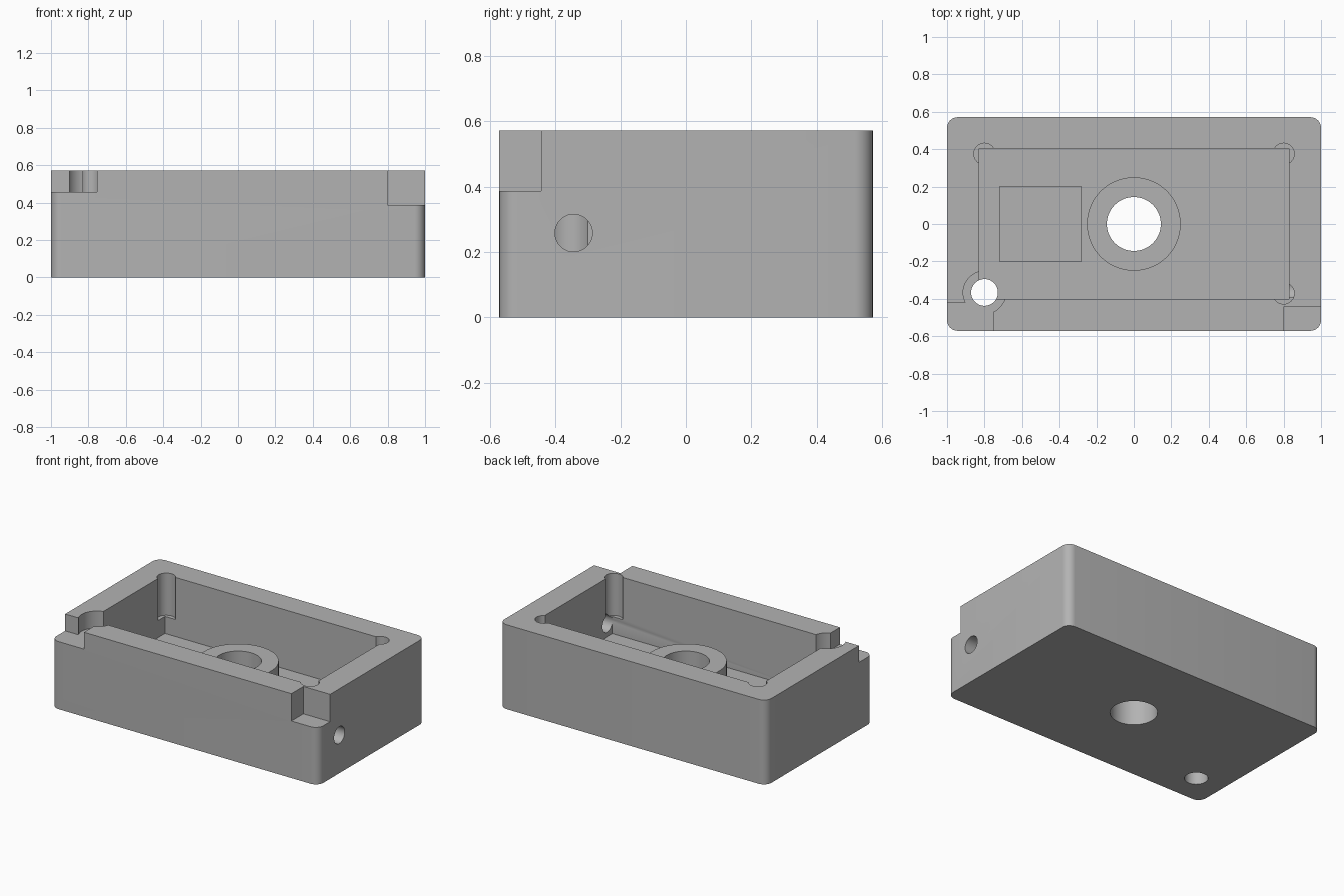
import bpy
import bmesh
import math

cube = bpy.data.objects.get("Cube")
if cube:
    bpy.data.objects.remove(cube, do_unlink=True)

HX, HY, TOP = 1.0, 0.571, 0.571     # half length, half depth, height
FLOOR, OVER = 0.171, 0.7            # cavity floor, cutter overshoot

grey = bpy.data.materials.new("housing_grey")
grey.use_nodes = True
colour = (0.45, 0.45, 0.45, 1)
grey.diffuse_color = colour
grey.node_tree.nodes["Principled BSDF"].inputs["Base Color"].default_value = colour


def finish(name, bm):
    mesh = bpy.data.meshes.new(name)
    bm.to_mesh(mesh)
    bm.free()
    obj = bpy.data.objects.new(name, mesh)
    bpy.context.collection.objects.link(obj)
    mesh.materials.append(grey)
    return obj


def box(name, x0, x1, y0, y1, z0, z1, radius=0):
    """Axis-aligned block, optionally with rounded vertical edges."""
    bm = bmesh.new()
    bmesh.ops.create_cube(bm, size=1)
    for v in bm.verts:
        v.co = ((x0 + x1) / 2 + v.co.x * (x1 - x0),
                (y0 + y1) / 2 + v.co.y * (y1 - y0),
                (z0 + z1) / 2 + v.co.z * (z1 - z0))
    if radius:
        upright = [e for e in bm.edges
                   if abs(e.verts[0].co.z - e.verts[1].co.z) > 0.1]
        bmesh.ops.bevel(bm, geom=upright, offset=radius, segments=8,
                        profile=0.5, affect='EDGES')
    return finish(name, bm)


def cylinder(name, x, y, z0, z1, radius, sides=48):
    bm = bmesh.new()
    bmesh.ops.create_cone(bm, cap_ends=True, segments=sides,
                          radius1=radius, radius2=radius, depth=z1 - z0)
    bmesh.ops.translate(bm, verts=bm.verts, vec=(x, y, (z0 + z1) / 2))
    return finish(name, bm)


def combine(target, tool, operation):
    """Apply a boolean and discard the tool."""
    tool.hide_render = True
    mod = target.modifiers.new(tool.name, 'BOOLEAN')
    mod.operation = operation
    mod.solver = 'EXACT'
    mod.object = tool
    bpy.context.view_layer.objects.active = target
    bpy.ops.object.modifier_apply(modifier=mod.name)
    bpy.data.objects.remove(tool, do_unlink=True)


# Body with its open cavity and central boss
housing = box("housing", -HX, HX, -HY, HY, 0, TOP, 0.057)
combine(housing, box("cavity", -0.829, 0.829, -0.4, 0.403, FLOOR, OVER), 'DIFFERENCE')
combine(housing, cylinder("boss", 0, 0, 0.1, 0.36, 0.25, 72), 'UNION')

cutters = [
    cylinder("boss_bore", 0, 0, -0.1, OVER, 0.144, 64),
    box("floor_pocket", -0.72, -0.28, -0.2, 0.2, 0.11, 0.3),
    # Front corner steps
    box("right_step", -1.1, -0.753, -0.7, -0.42, 0.457, OVER),
    box("left_step", 0.8, 1.1, -0.7, -0.443, 0.386, OVER),
    # Screw hole and its counterbore
    cylinder("counterbore", -0.8, -0.366, 0.457, OVER, 0.114),
    cylinder("screw_hole", -0.8, -0.366, -0.1, OVER, 0.0715),
]

# Round reliefs in the other three cavity corners
for i, (x, y) in enumerate([(-0.8, 0.375), (0.8, 0.375), (0.8, -0.371)]):
    cutters.append(cylinder(f"corner_relief_{i}", x, y, 0.286, OVER, 0.057, 40))

# Cable hole through the left wall
cable = cylinder("cable_hole", 0, 0, -0.15, 0.15, 0.057, 40)
cable.data.transform(cable.matrix_world.Rotation(math.pi / 2, 4, 'Y'))
cable.data.transform(cable.matrix_world.Translation((0.95, -0.344, 0.258)))
cutters.append(cable)

for cutter in cutters:
    combine(housing, cutter, 'DIFFERENCE')

# Smooth round walls, sharp edges elsewhere
bpy.ops.object.select_all(action='DESELECT')
housing.select_set(True)
bpy.context.view_layer.objects.active = housing
bpy.ops.object.shade_smooth_by_angle(angle=math.radians(30))
